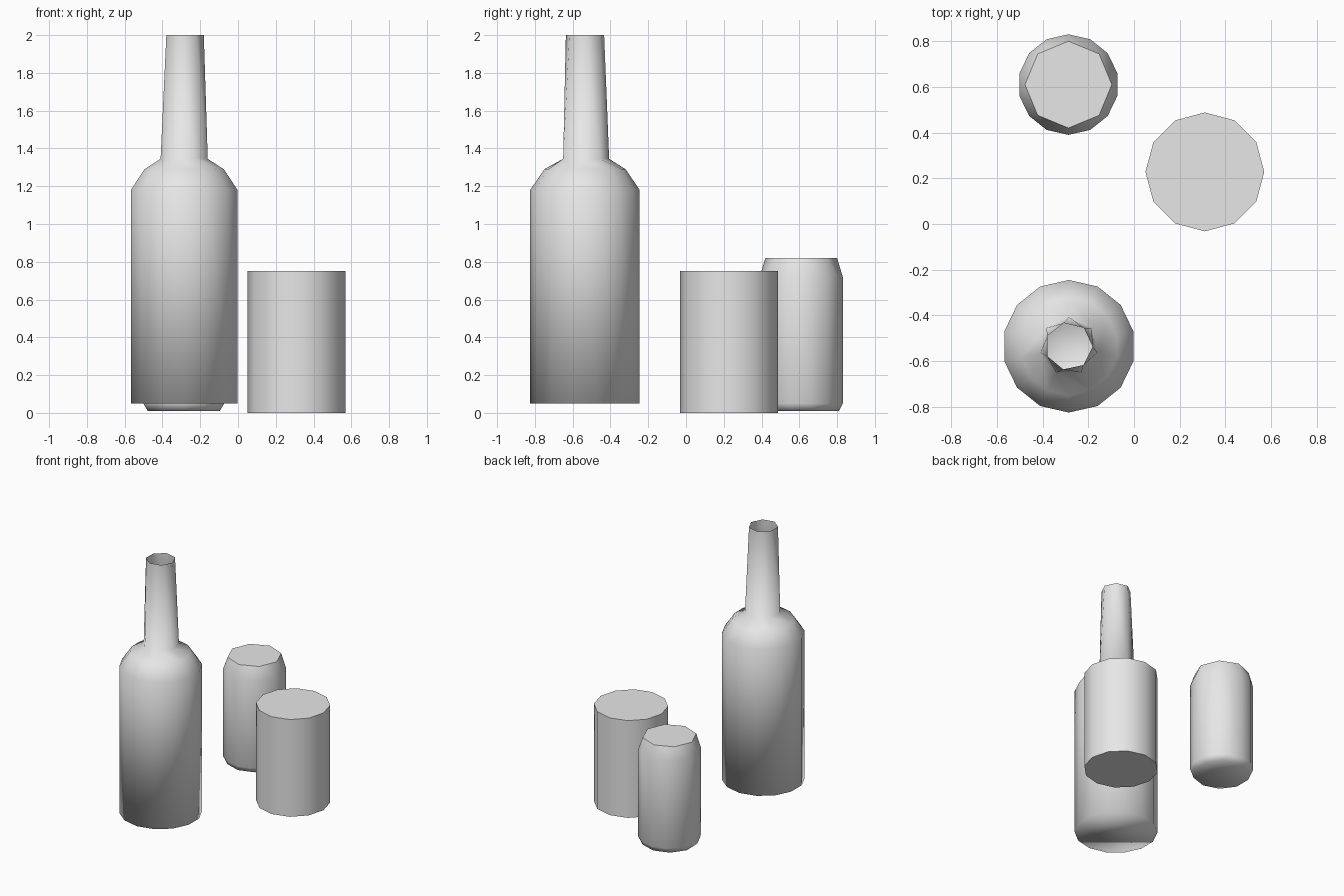
import bpy, bmesh
from math import cos, sin, pi, radians

cube = bpy.data.objects.get("Cube")
if cube:
    bpy.data.objects.remove(cube, do_unlink=True)

# One plain grey for everything
grey = bpy.data.materials.new("plain grey")
grey.use_nodes = True
colour = (0.8, 0.8, 0.8, 1)
grey.diffuse_color = colour
grey.node_tree.nodes["Principled BSDF"].inputs["Base Color"].default_value = colour


def bridge(bm, low, high):
    """Join two rings that may have different side counts with triangles."""
    n, m = len(low), len(high)
    i = j = 0
    while i < n or j < m:
        a, b = low[i % n], high[j % m]
        if j == m or (i < n and (i + 1) / n <= (j + 1) / m):
            i += 1
            bm.faces.new((a, low[i % n], b))
        else:
            j += 1
            bm.faces.new((a, high[j % m], b))


def vessel(name, x, y, rings, smooth_angle, open_top=False, dish=0):
    """Stack rings of (height, radius, sides, turn) into a low-poly vessel."""
    bm = bmesh.new()
    loops = []
    for z, r, sides, turn in rings:
        angles = [pi / 2 + radians(turn) + 2 * pi * k / sides for k in range(sides)]
        loops.append([bm.verts.new((r * cos(a), r * sin(a), z)) for a in angles])
    for low, high in zip(loops, loops[1:]):
        bridge(bm, low, high)
    base = bm.faces.new(loops[0][::-1])
    if dish:
        centre = bmesh.ops.poke(bm, faces=[base])["verts"][0]
        centre.co.z += dish
    if not open_top:
        bm.faces.new(loops[-1])
    bm.normal_update()
    mesh = bpy.data.meshes.new(name)
    bm.to_mesh(mesh)
    bm.free()
    mesh.materials.append(grey)
    obj = bpy.data.objects.new(name, mesh)
    bpy.context.collection.objects.link(obj)
    obj.location = (x, y, 0)
    bpy.ops.object.select_all(action='DESELECT')
    obj.select_set(True)
    bpy.context.view_layer.objects.active = obj
    if smooth_angle:
        bpy.ops.object.shade_smooth_by_angle(angle=radians(smooth_angle))
    else:
        bpy.ops.object.shade_smooth()


# Tall bottle with an open neck, rounded shading right over its base
vessel("bottle", -0.285, -0.535, [
    (0.05, 0.29, 14, 0),
    (1.18, 0.29, 14, 0),
    (1.29, 0.215, 14, 0),
    (1.345, 0.128, 7, 0),
    (2.0, 0.104, 7, 12),
], 0, open_top=True)

# Drinks can with narrowed ends and a dished base
vessel("can", -0.287, 0.61, [
    (0.01, 0.2, 10, 0),
    (0.05, 0.22, 14, 0),
    (0.72, 0.22, 14, 0),
    (0.82, 0.19, 8, 0),
], 65, dish=0.03)

# Straight tumbler
vessel("tumbler", 0.31, 0.228, [
    (0, 0.26, 12, 0),
    (0.75, 0.26, 12, 0),
], 40)
